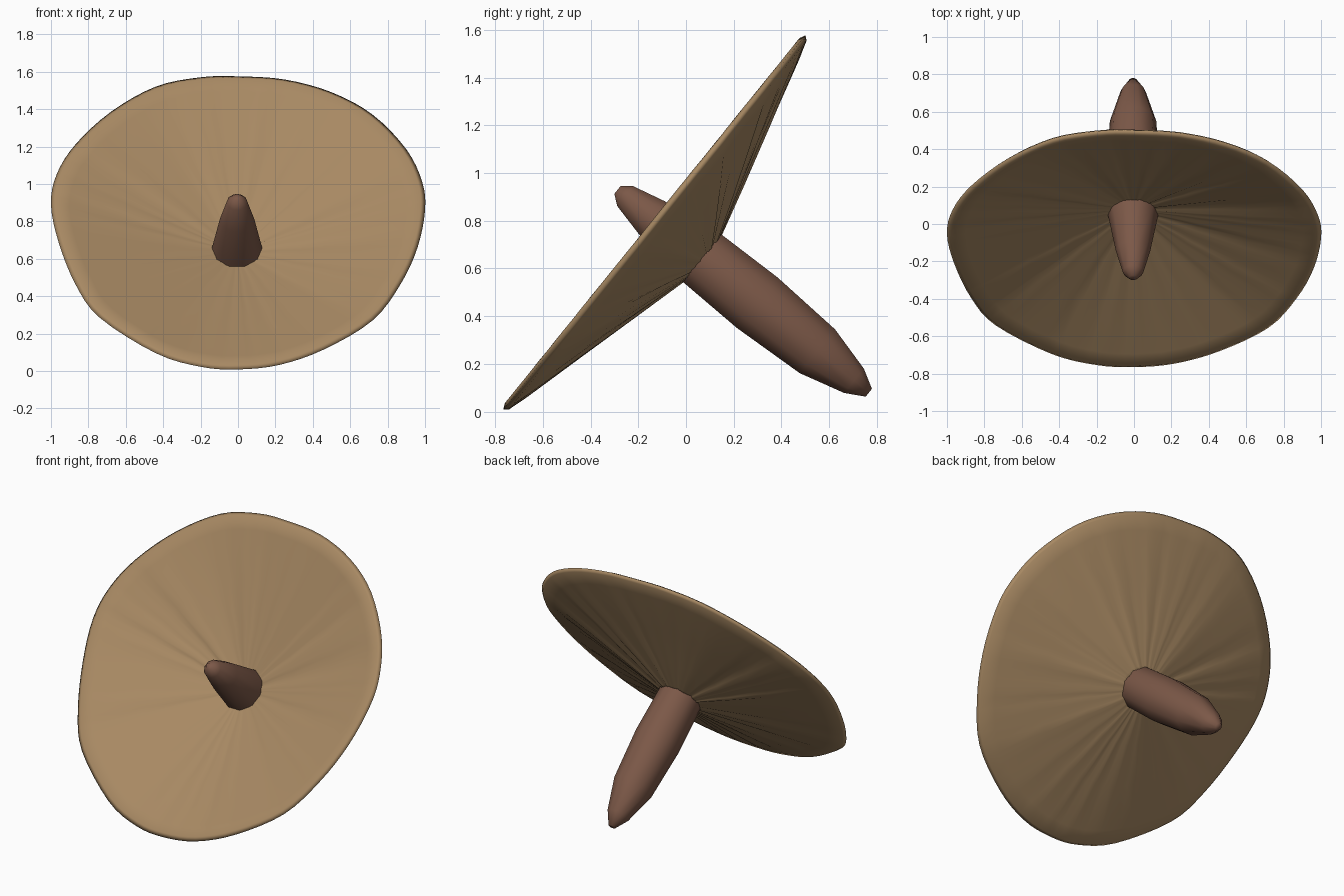
import bpy, math, random
from mathutils import Matrix, Vector

if "Cube" in bpy.data.objects:
    bpy.data.objects.remove(bpy.data.objects["Cube"])

random.seed(4)


def material(name, rgb):
    m = bpy.data.materials.new(name)
    m.diffuse_color = (*rgb, 1)
    m.use_nodes = True
    m.node_tree.nodes["Principled BSDF"].inputs["Base Color"].default_value = m.diffuse_color
    return m


tan = material("tan wood", (0.39, 0.25, 0.125))
brown = material("dark brown wood", (0.20, 0.098, 0.064))

# Tilted frame: local x across, local y up the dish, local z out of its open side
up = Vector((0, 0.628, 0.778))
axis = Vector((0, -0.778, 0.628))
frame = Matrix.Translation((0, -0.15, 0.79)) @ Matrix(
    ((1, 0, 0), (0, up.y, axis.y), (0, up.z, axis.z))).to_4x4()
HUB = Vector((-0.005, 0.022))


def loft(name, rings, mat, caps):
    """Skin a list of equal closed rings, given in the tilted frame."""
    n = len(rings[0])
    verts = [frame @ Vector(p) for r in rings for p in r]
    faces = []
    for k in range(len(rings) - 1):
        for i in range(n):
            j = (i + 1) % n
            faces.append((k * n + i, k * n + j, (k + 1) * n + j, (k + 1) * n + i))
    if caps:
        faces.append(tuple(reversed(range(n))))
        faces.append(tuple(range(len(verts) - n, len(verts))))
    mesh = bpy.data.meshes.new(name)
    mesh.from_pydata(verts, [], faces)
    mesh.materials.append(mat)
    mesh.polygons.foreach_set("use_smooth", [True] * len(mesh.polygons))
    mesh.update()
    ob = bpy.data.objects.new(name, mesh)
    bpy.context.collection.objects.link(ob)
    return ob


# Irregular rim, as width and height of the standing outline
outline = [(0, 1.575), (-0.2, 1.57), (-0.44, 1.52), (-0.68, 1.385), (-0.87, 1.21),
           (-0.97, 1.05), (-1.0, 0.89), (-0.96, 0.69), (-0.87, 0.465), (-0.74, 0.285),
           (-0.44, 0.095), (-0.2, 0.022), (0, 0.008), (0.22, 0.032), (0.46, 0.115),
           (0.72, 0.27), (0.87, 0.465), (0.96, 0.66), (1.0, 0.86), (0.985, 1.01),
           (0.9, 1.185), (0.72, 1.37), (0.5, 1.49), (0.25, 1.558)]
pts = [Vector((x, (z - 0.782) / 0.778)) for x, z in outline]
rim = []
for i in range(len(pts)):
    a, b, c, d = (pts[(i + k) % len(pts)] for k in (-1, 0, 1, 2))
    for s in range(4):
        t = s / 4
        rim.append(0.5 * (2 * b + (c - a) * t + (2 * a - 5 * b + 4 * c - d) * t * t
                          + (3 * b - a - 3 * c + d) * t ** 3))

# Shallow dish: thin shell with faint radial pleats, (fraction of radius, depth)
pleat = [random.gauss(0, 0.004) for _ in rim]
profile = [(0.08, 0.25), (0.14, 0.235), (0.35, 0.178), (0.62, 0.102), (0.9, 0.022),
           (0.975, 0.0), (1.0, 0.012), (0.985, 0.03), (0.9, 0.056), (0.62, 0.13),
           (0.35, 0.203), (0.14, 0.26), (0.08, 0.275)]
rings = []
for f, depth in profile:
    ring = []
    for p, w in zip(rim, pleat):
        q = HUB + (p - HUB) * f
        ring.append((q.x, q.y, -depth + w * 4 * f * (1 - f)))
    rings.append(ring)
rings.append(rings[0])
loft("dish", rings, tan, False)

# Spindle through the hub, (depth along axis, radius)
SIDES = 10
spindle = [(-0.194, 0.022), (-0.153, 0.056), (-0.01, 0.092), (0.235, 0.134),
           (0.56, 0.143), (0.883, 0.124), (1.08, 0.069), (1.16, 0.022)]
rings = []
for depth, r in spindle:
    rings.append([(HUB.x + r * math.cos(2 * math.pi * i / SIDES),
                   HUB.y + r * math.sin(2 * math.pi * i / SIDES), -depth)
                  for i in range(SIDES)])
rings.reverse()
loft("spindle", rings, brown, True)
